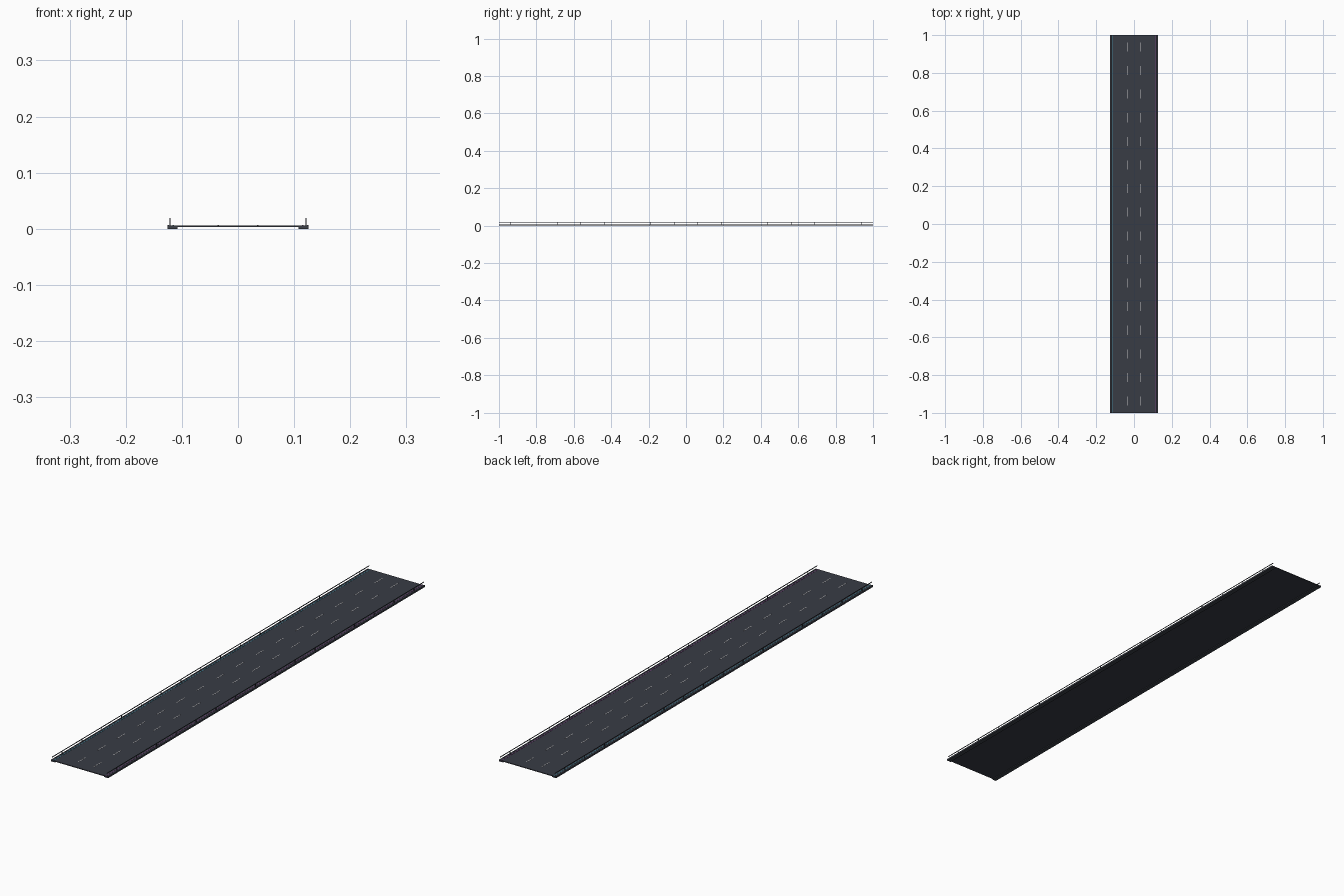
import bpy

if "Cube" in bpy.data.objects:
    bpy.data.objects.remove(bpy.data.objects["Cube"])

def material(name, rgb):
    m = bpy.data.materials.new(name)
    m.diffuse_color = (*rgb, 1)
    m.use_nodes = True
    m.node_tree.nodes["Principled BSDF"].inputs["Base Color"].default_value = m.diffuse_color
    return m

asphalt = material("asphalt", (0.04, 0.045, 0.06))
steel = material("dark_steel", (0.045, 0.05, 0.065))
paint = material("lane_paint", (0.55, 0.57, 0.58))
cyan = material("cyan_strip", (0.05, 0.22, 0.30))
purple = material("purple_strip", (0.16, 0.05, 0.18))

def boxes(name, items, mat):
    # one object from boxes given as (x0, x1, y0, y1, z0, z1)
    verts, faces = [], []
    for x0, x1, y0, y1, z0, z1 in items:
        n = len(verts)
        verts += [(x, y, z) for z in (z0, z1)
                  for x, y in ((x0, y0), (x1, y0), (x1, y1), (x0, y1))]
        faces += [[n + i for i in f] for f in (
            (3, 2, 1, 0), (4, 5, 6, 7), (0, 1, 5, 4),
            (1, 2, 6, 5), (2, 3, 7, 6), (3, 0, 4, 7))]
    me = bpy.data.meshes.new(name)
    me.from_pydata(verts, [], faces)
    me.materials.append(mat)
    ob = bpy.data.objects.new(name, me)
    bpy.context.collection.objects.link(ob)
    return ob

stations = [-0.9375 + 0.125 * i for i in range(16)]

# Road deck
boxes("road_deck", [(-0.125, 0.125, -1, 1, 0.003, 0.006)], asphalt)

# Dashed lane lines
boxes("lane_dashes", [(x - 0.0012, x + 0.0012, y - 0.024, y + 0.024, 0.006, 0.0064)
                      for x in (-0.035, 0.035) for y in stations], paint)

# Edge girders, light strips, posts and rails on both sides
for side, s, glow in (("left", -1, cyan), ("right", 1, purple)):
    def span(a, b):
        return sorted((s * a, s * b))
    boxes(side + "_girder", [(*span(0.108, 0.126), -1, 1, 0, 0.0035)], steel)
    boxes(side + "_kerb", [(*span(0.123, 0.126), -1, 1, 0.0035, 0.0066)], steel)
    boxes(side + "_light_strip", [(*span(0.114, 0.117), -1, 1, 0.006, 0.0066)], glow)
    boxes(side + "_posts", [(*span(0.120, 0.122), y - 0.001, y + 0.001, 0.006, 0.018)
                            for y in stations], steel)
    boxes(side + "_rail", [(*span(0.120, 0.122), -1, 1, 0.017, 0.0195)], steel)
